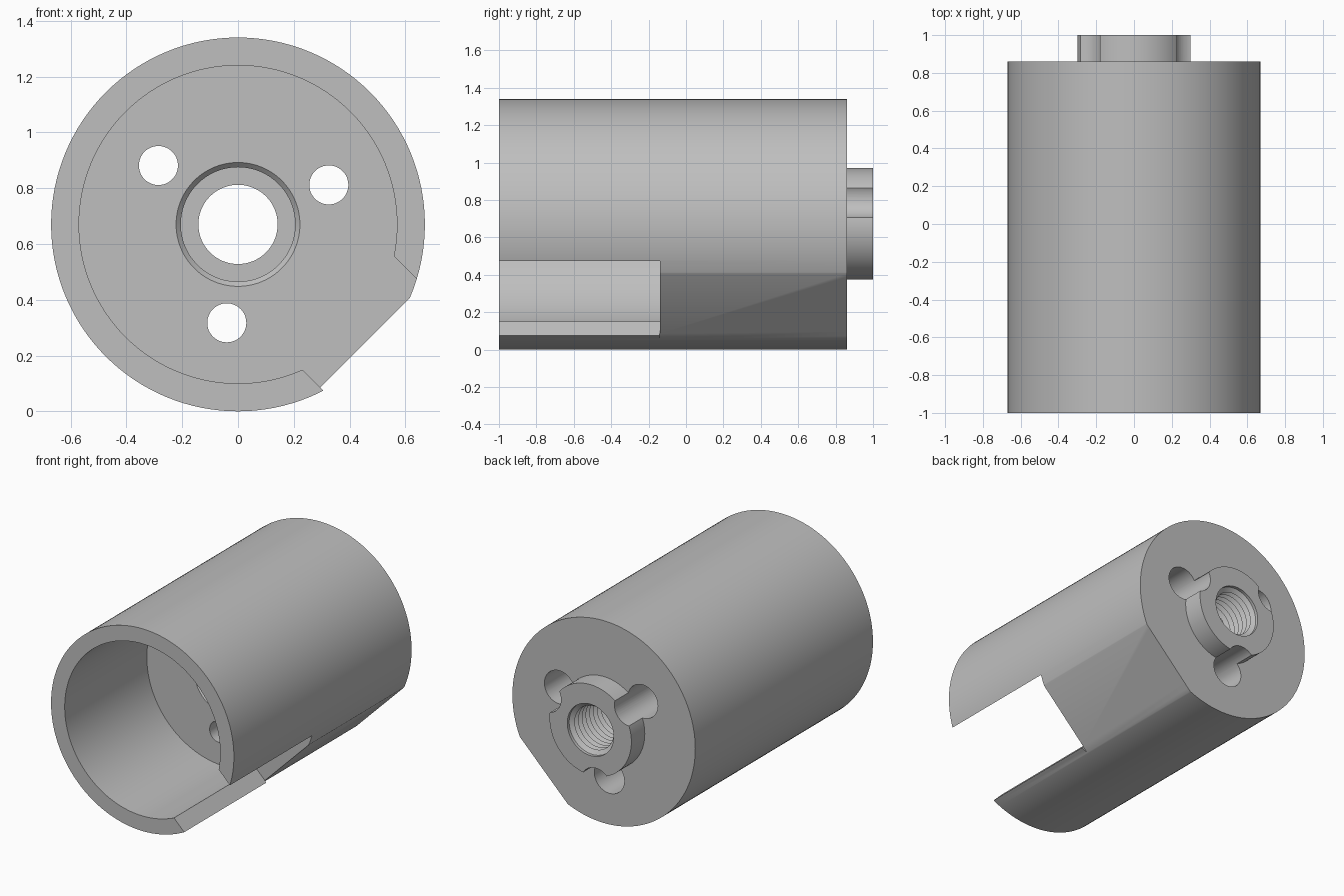
import bpy, bmesh, math
from mathutils import Matrix, Vector

cube = bpy.data.objects.get("Cube")
if cube:
    bpy.data.objects.remove(cube, do_unlink=True)

R = 0.67            # outer radius and axis height
FLOOR = -0.14       # cup floor
BACK = 0.86         # rear face of the main body
AXIS = Vector((0, 0, R))

metal = bpy.data.materials.new("grey metal")
metal.use_nodes = True
grey = (0.52, 0.52, 0.52, 1)
metal.diffuse_color = grey
metal.node_tree.nodes["Principled BSDF"].inputs["Base Color"].default_value = grey


def make_object(name, bm):
    bmesh.ops.recalc_face_normals(bm, faces=bm.faces)
    mesh = bpy.data.meshes.new(name)
    bm.to_mesh(mesh)
    bm.free()
    obj = bpy.data.objects.new(name, mesh)
    bpy.context.collection.objects.link(obj)
    mesh.materials.append(metal)
    return obj


def lathe(name, profile, steps):
    """Revolve a closed (radius, y) loop about the body axis."""
    bm = bmesh.new()
    verts = [bm.verts.new((r, y, R)) for r, y in profile]
    edges = [bm.edges.new((v, verts[i - 1])) for i, v in enumerate(verts)]
    bmesh.ops.spin(bm, geom=verts + edges, cent=AXIS, axis=(0, 1, 0),
                   angle=math.tau, steps=steps)
    bmesh.ops.remove_doubles(bm, verts=bm.verts, dist=1e-4)
    return make_object(name, bm)


def box_cutter(name, d0, d1, y0, y1, u0, u1):
    """Box turned 45 degrees: d runs down and outward, u across it."""
    bm = bmesh.new()
    size = Matrix.Diagonal((d1 - d0, y1 - y0, u1 - u0, 1))
    mid = Matrix.Translation(((d0 + d1) / 2, (y0 + y1) / 2, (u0 + u1) / 2))
    turn = Matrix.Translation(AXIS) @ Matrix.Rotation(math.pi / 4, 4, 'Y')
    bmesh.ops.create_cube(bm, size=1, matrix=turn @ mid @ size)
    return make_object(name, bm)


def hole_cutter(name, angle, radius, y0, y1):
    bm = bmesh.new()
    a = math.radians(angle)
    pos = AXIS + Vector((math.cos(a), 0, math.sin(a))) * 0.355
    pos.y = (y0 + y1) / 2
    bmesh.ops.create_cone(bm, cap_ends=True, segments=48, radius1=radius,
                          radius2=radius, depth=y1 - y0,
                          matrix=Matrix.Translation(pos) @ Matrix.Rotation(math.pi / 2, 4, 'X'))
    return make_object(name, bm)


# Turned body: cup, rear boss, threaded bore and pilot recess
outer = [(0.57, FLOOR), (0.57, -1), (R, -1), (R, BACK), (0.3, BACK), (0.3, 1)]
thread_start, thread_end, turns = 0.12, 0.98, 22
pitch = (thread_end - thread_start) / turns
thread = [(0.17, 1)]
for i in range(turns):
    y = thread_end - i * pitch
    thread += [(0.17, y), (0.142, y - pitch / 2)]
recess = [(0.142, 0.1), (0.205, 0.1), (0.205, FLOOR + 0.017), (0.222, FLOOR)]
body = lathe("threaded_cup_body", outer + thread + recess, 128)

# Side window, flat, and three counterbored screw holes
cutters = [box_cutter("window_cutter", 0.4, 1, -1.2, FLOOR, -0.205, 0.315),
           box_cutter("flat_cutter", 0.622, 1, FLOOR - 0.0005, 1.2, -0.5, 0.5)]
for angle in (23.5, 143.5, 263.5):
    cutters.append(hole_cutter("screw_hole_cutter", angle, 0.07, -0.3, 0.5))
    cutters.append(hole_cutter("counterbore_cutter", angle, 0.11, 0.2, 1.2))

bpy.ops.object.select_all(action='DESELECT')
bpy.context.view_layer.objects.active = body
body.select_set(True)
for cutter in cutters:
    cutter.hide_render = True
    mod = body.modifiers.new(cutter.name, 'BOOLEAN')
    mod.operation = 'DIFFERENCE'
    mod.solver = 'EXACT'
    mod.object = cutter
    bpy.ops.object.modifier_apply(modifier=mod.name)
    bpy.data.objects.remove(cutter, do_unlink=True)

bpy.ops.object.shade_smooth_by_angle(angle=math.radians(25))
